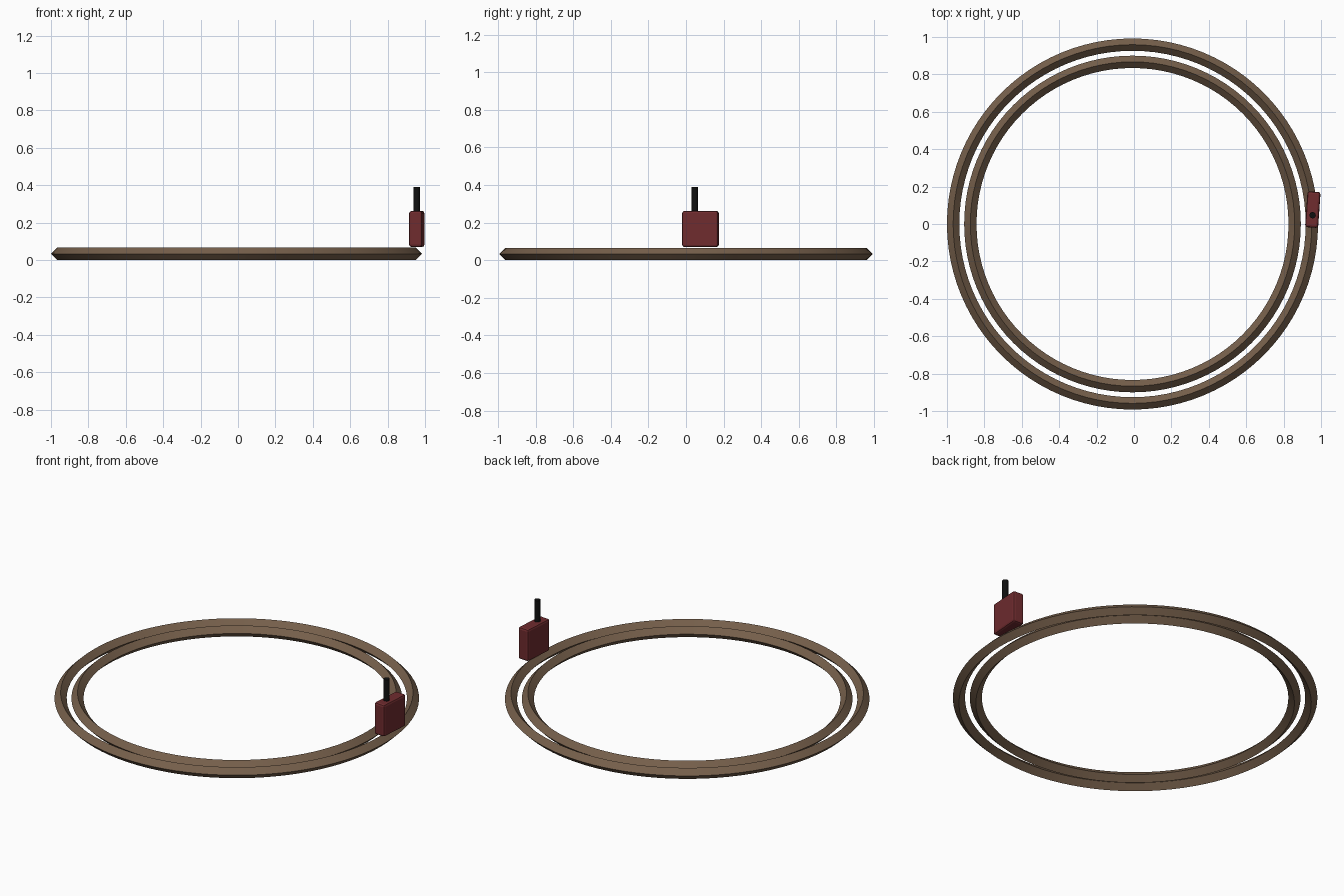
import bpy, math
from mathutils import Matrix, Vector

if "Cube" in bpy.data.objects:
    bpy.data.objects.remove(bpy.data.objects["Cube"], do_unlink=True)


def material(name, rgb):
    m = bpy.data.materials.new(name)
    m.use_nodes = True
    m.diffuse_color = (*rgb, 1)
    m.node_tree.nodes["Principled BSDF"].inputs["Base Color"].default_value = (*rgb, 1)
    return m


def finish(name, mat):
    ob = bpy.context.object
    ob.name = name
    ob.data.materials.append(mat)
    return ob


brown = material("brown_rail", (0.18, 0.115, 0.07))
red = material("dark_red", (0.16, 0.025, 0.028))
black = material("black", (0.005, 0.005, 0.005))

# Two concentric rails with a diamond section
TUBE = 0.033
for name, radius in (("outer_rail", 0.959), ("inner_rail", 0.867)):
    bpy.ops.mesh.primitive_torus_add(
        major_radius=radius, minor_radius=TUBE,
        major_segments=96, minor_segments=4, location=(-0.008, 0, TUBE))
    finish(name, brown)
    bpy.ops.object.shade_smooth_by_angle(angle=math.radians(30))

# Bevelled carriage, turned slightly on the outer rail
TURN = math.radians(-4)
centre = Vector((0.956, 0.077, 0.166))
bpy.ops.mesh.primitive_cube_add(size=1, location=centre, rotation=(0, 0, TURN))
body = finish("carriage_body", red)
body.scale = (0.07, 0.192, 0.192)
bpy.ops.object.transform_apply(location=False, rotation=False, scale=True)
bevel = body.modifiers.new("rounded_edges", 'BEVEL')
bevel.width = 0.012
bevel.segments = 2

# Chimney near the front of the carriage
offset = Matrix.Rotation(TURN, 3, 'Z') @ Vector((0.001, -0.03, 0.155))
bpy.ops.mesh.primitive_cylinder_add(
    vertices=16, radius=0.017, depth=0.138, location=centre + offset)
finish("chimney", black)
bpy.ops.object.shade_smooth_by_angle(angle=math.radians(30))
